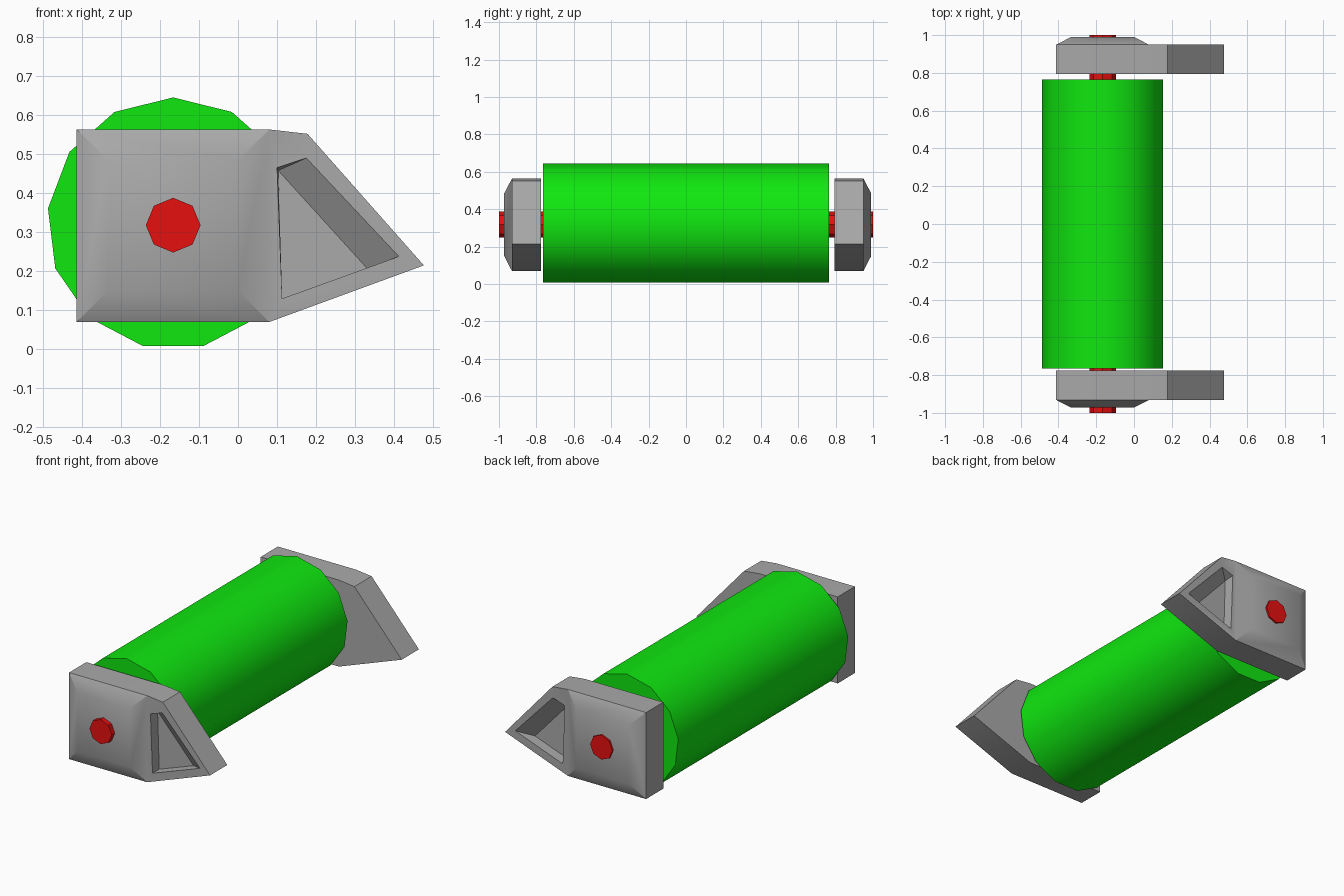
import bpy
import bmesh
import math
from mathutils import Matrix

if "Cube" in bpy.data.objects:
    bpy.data.objects.remove(bpy.data.objects["Cube"], do_unlink=True)


def make_material(name, rgb):
    mat = bpy.data.materials.new(name)
    mat.use_nodes = True
    mat.diffuse_color = (*rgb, 1)
    mat.node_tree.nodes["Principled BSDF"].inputs["Base Color"].default_value = (*rgb, 1)
    return mat


green = make_material("roller green", (0.005, 0.8, 0.005))
red = make_material("axle red", (0.8, 0.005, 0.005))
grey = make_material("bracket grey", (0.4, 0.4, 0.4))


def finish(bm, name, mat):
    bmesh.ops.recalc_face_normals(bm, faces=bm.faces[:])
    mesh = bpy.data.meshes.new(name)
    bm.to_mesh(mesh)
    bm.free()
    mesh.materials.append(mat)
    obj = bpy.data.objects.new(name, mesh)
    bpy.context.collection.objects.link(obj)
    bpy.ops.object.select_all(action="DESELECT")
    obj.select_set(True)
    bpy.context.view_layer.objects.active = obj
    bpy.ops.object.shade_smooth_by_angle(angle=math.radians(30))
    return obj


def cylinder(name, sides, radius, length, z, mat):
    # Lies along y, with one corner pointing to +x
    bm = bmesh.new()
    place = Matrix.Translation((-0.166, 0, z)) @ Matrix.Rotation(math.pi / 2, 4, "X")
    bmesh.ops.create_cone(bm, cap_ends=True, segments=sides, radius1=radius,
                          radius2=radius, depth=length, matrix=place)
    return finish(bm, name, mat)


def bracket(name, side):
    # side -1 is the front end, +1 the back end
    bm = bmesh.new()

    def loop(points, depth):
        return [bm.verts.new((x, side * depth + 0.009, z)) for x, z in points]

    def bridge(a, b, closed=True):
        n = len(a)
        for i in range(n if closed else n - 1):
            j = (i + 1) % n
            bm.faces.new((a[i], a[j], b[j], b[i]))

    # Slab with a pointed nose
    outline = [(-0.413, 0.07), (-0.413, 0.563), (0.08, 0.563),
               (0.178, 0.552), (0.476, 0.215), (0.08, 0.07)]
    inner = loop(outline, 0.785)
    outer = loop(outline, 0.94)
    bm.faces.new(inner)
    bridge(inner, outer)

    # Raised bevelled boss around the axle
    boss = loop([(-0.333, 0.15), (-0.333, 0.485), (0, 0.485), (0, 0.15)], 0.981)
    bridge([outer[0], outer[1], outer[2], outer[5]], boss)
    bm.faces.new(boss)

    # Recess in the nose, with one sloping wall
    rim = loop([(0.10, 0.465), (0.175, 0.49), (0.412, 0.238), (0.113, 0.13)], 0.94)
    bridge([outer[2], outer[3], outer[4], outer[5]], rim)
    top, tip, low = loop([(0.103, 0.458), (0.33, 0.208), (0.113, 0.13)], 0.88)
    bm.faces.new((rim[0], rim[1], top))
    bm.faces.new((rim[1], rim[2], tip, top))
    bm.faces.new((rim[2], rim[3], low, tip))
    bm.faces.new((rim[3], rim[0], top, low))
    bm.faces.new((top, tip, low))
    return finish(bm, name, grey)


cylinder("roller", 13, 0.323, 1.53, 0.322, green)
cylinder("axle", 8, 0.07, 2.0, 0.318, red)
bracket("front_bracket", -1)
bracket("back_bracket", 1)
